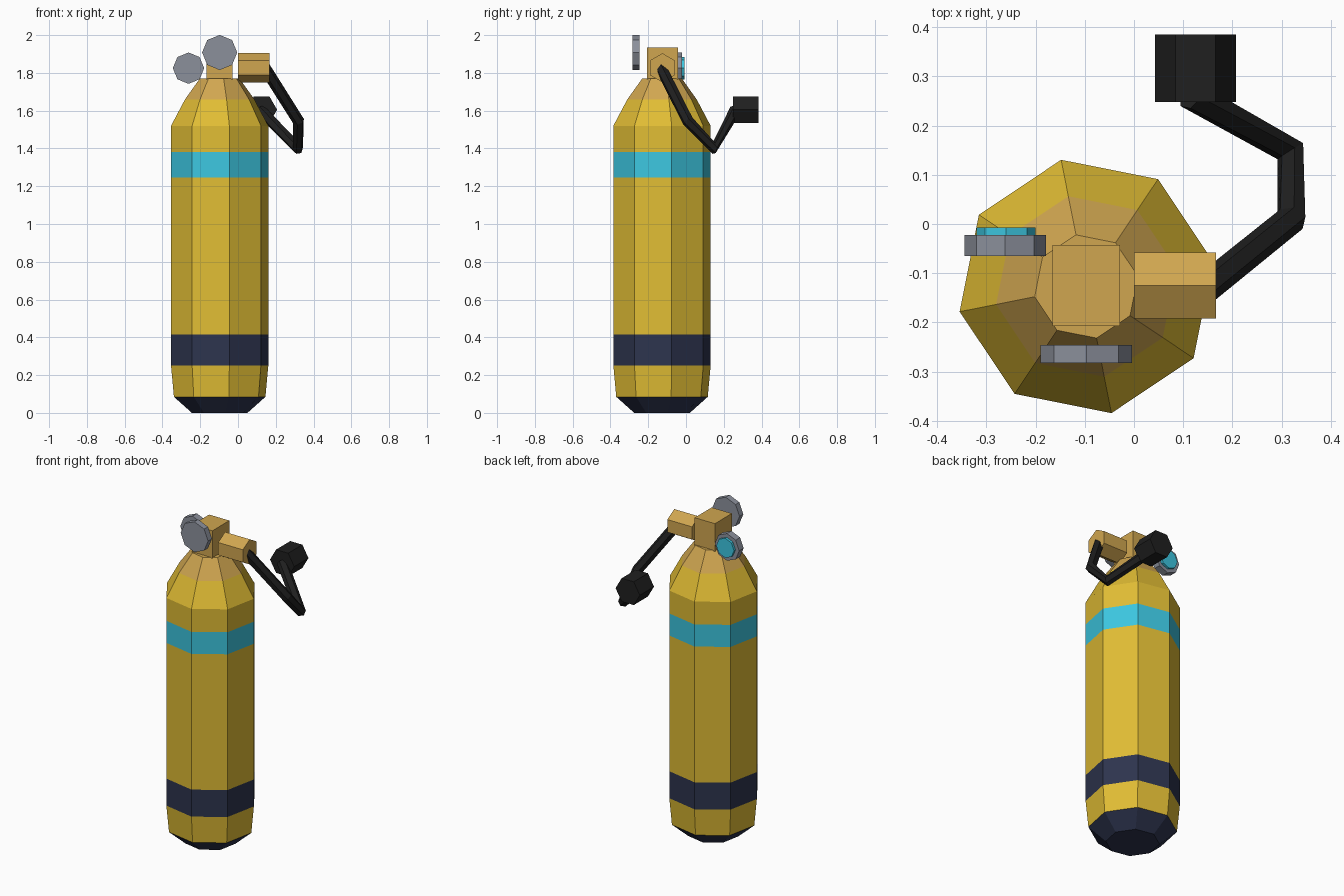
import bpy, bmesh, math
from mathutils import Vector

cube = bpy.data.objects.get("Cube")
if cube:
    bpy.data.objects.remove(cube, do_unlink=True)


def material(name, rgb):
    m = bpy.data.materials.new(name)
    m.use_nodes = True
    m.diffuse_color = (*rgb, 1)
    bsdf = next(n for n in m.node_tree.nodes if n.type == 'BSDF_PRINCIPLED')
    bsdf.inputs["Base Color"].default_value = (*rgb, 1)
    return m


YELLOW = material("tank yellow", (0.74, 0.50, 0.034))
TEAL = material("teal", (0.045, 0.56, 0.74))
NAVY = material("navy", (0.026, 0.034, 0.076))
BRASS = material("brass", (0.63, 0.38, 0.08))
GREY = material("grey metal", (0.26, 0.28, 0.33))
BLACK = material("black rubber", (0.014, 0.014, 0.014))

# Turn a ring point (a, b) at height h into space, for each main axis
AXES = {'X': lambda a, b, h: (h, a, b),
        'Y': lambda a, b, h: (a, h, b),
        'Z': lambda a, b, h: (a, b, h)}


def loft(name, profile, sides, turn, axis, centre, bands):
    """Stack polygon rings of (radius, height); bands holds one material per gap."""
    bm = bmesh.new()
    mats = list(dict.fromkeys(bands))
    rings = []
    for r, h in profile:
        angles = [math.radians(turn) + math.tau * i / sides for i in range(sides)]
        rings.append([bm.verts.new(AXES[axis](r * math.cos(t), r * math.sin(t), h))
                      for t in angles])
    for low, high, mat in zip(rings, rings[1:], bands):
        for i in range(sides):
            j = (i + 1) % sides
            face = bm.faces.new((low[i], low[j], high[j], high[i]))
            face.material_index = mats.index(mat)
    bm.faces.new(rings[0]).material_index = mats.index(bands[0])
    bm.faces.new(rings[-1]).material_index = mats.index(bands[-1])
    bmesh.ops.recalc_face_normals(bm, faces=bm.faces)
    mesh = bpy.data.meshes.new(name)
    bm.to_mesh(mesh)
    bm.free()
    for m in mats:
        mesh.materials.append(m)
    obj = bpy.data.objects.new(name, mesh)
    obj.location = centre
    bpy.context.collection.objects.link(obj)
    return obj


def prism(name, radius, depth, sides, turn, axis, centre, mat):
    return loft(name, [(radius, -depth / 2), (radius, depth / 2)],
                sides, turn, axis, centre, [mat])


# Tank with painted bands and brass neck
loft("tank",
     [(0.15, 0), (0.247, 0.085), (0.2625, 0.25), (0.2625, 0.415), (0.2625, 1.245),
      (0.2625, 1.38), (0.2625, 1.52), (0.187, 1.66), (0.107, 1.77)],
     8, 11.25, 'Z', (-0.097, -0.127, 0),
     [NAVY, YELLOW, NAVY, YELLOW, TEAL, YELLOW, YELLOW, BRASS])

# Valve block on the neck
bpy.ops.mesh.primitive_cube_add(size=1, location=(-0.097, -0.125, 1.85))
block = bpy.context.object
block.name = "valve_block"
block.scale = (0.137, 0.164, 0.17)
block.data.materials.append(BRASS)

# Hexagonal hose outlet on the left
prism("hose_outlet", 0.077, 0.167, 6, 30, 'X', (0.0835, -0.125, 1.827), BRASS)

# Hand wheel in front, gauge with teal dial facing back
prism("hand_wheel", 0.093, 0.037, 8, 0, 'Y', (-0.097, -0.2645, 1.908), GREY)
prism("gauge_body", 0.083, 0.043, 8, 0, 'Y', (-0.262, -0.0435, 1.825), GREY)
prism("gauge_dial", 0.06, 0.016, 8, 0, 'Y', (-0.26, -0.015, 1.825), TEAL)

# Hose bent down and round to the mouthpiece
path = [(0.14, -0.135, 1.83), (0.32, 0.01, 1.545), (0.318, 0.148, 1.40), (0.115, 0.262, 1.605)]
curve = bpy.data.curves.new("hose", 'CURVE')
curve.dimensions = '3D'
curve.bevel_depth = 0.031
curve.bevel_resolution = 1
curve.use_fill_caps = True
spline = curve.splines.new('POLY')
spline.points.add(len(path) - 1)
for point, co in zip(spline.points, path):
    point.co = (*co, 1)
spline.use_smooth = False
curve.materials.append(BLACK)
hose = bpy.data.objects.new("hose", curve)
bpy.context.collection.objects.link(hose)

# Mouthpiece
prism("mouthpiece", 0.082, 0.137, 6, 0, 'Y', (0.125, 0.3165, 1.605), BLACK)
